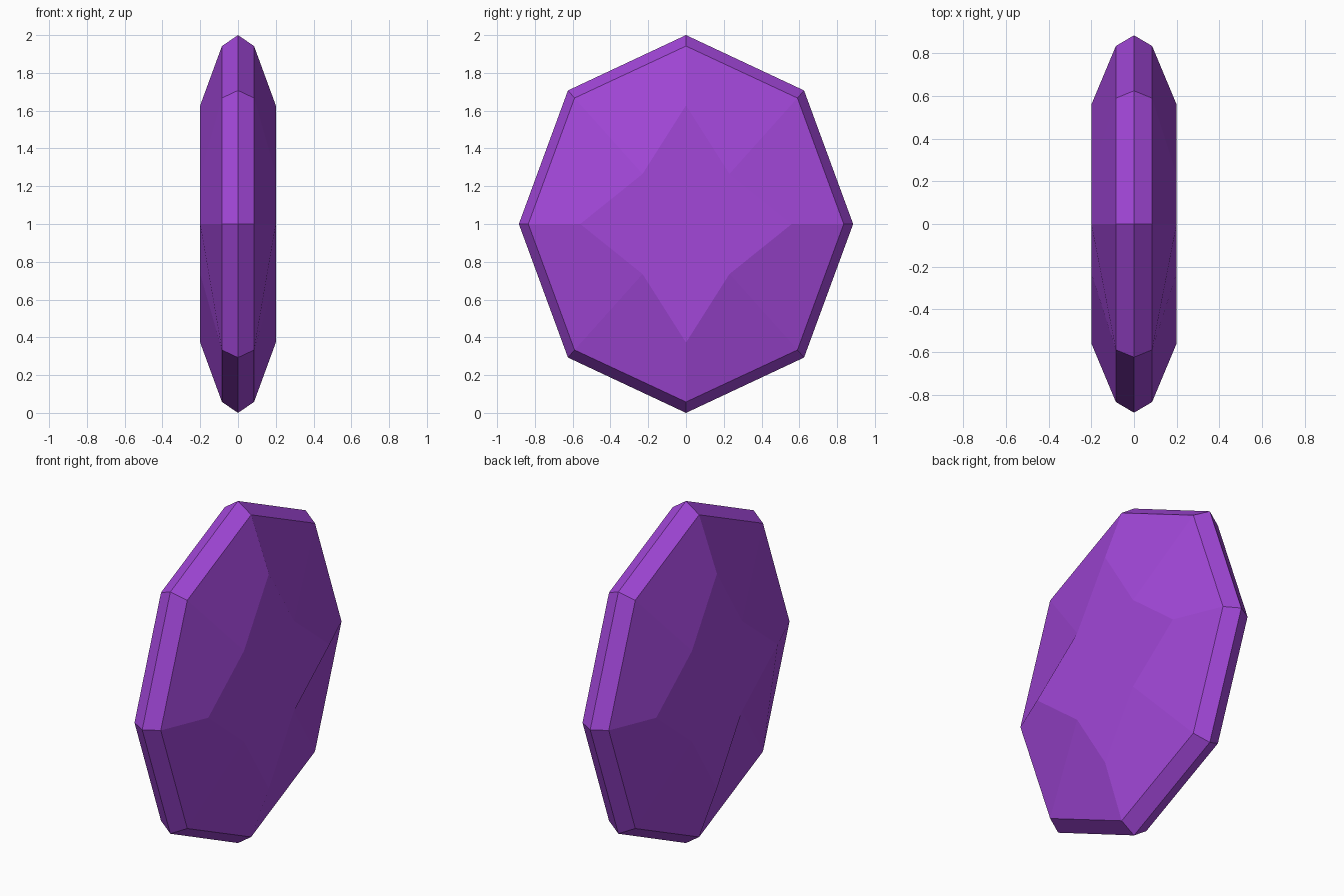
import bpy
import bmesh

cube = bpy.data.objects.get("Cube")
if cube:
    bpy.data.objects.remove(cube, do_unlink=True)

# Single gem colour
purple = bpy.data.materials.new("gem_purple")
purple.use_nodes = True
colour = (0.36, 0.063, 0.69, 1.0)
purple.diffuse_color = colour
purple.node_tree.nodes["Principled BSDF"].inputs["Base Color"].default_value = colour


def ring(bm, x, side, top, corner):
    """Eight points at depth x: axis points alternate with diagonal ones."""
    cy, cz = corner
    points = [(side, 0), (cy, cz), (0, top), (-cy, cz),
              (-side, 0), (-cy, -cz), (0, -top), (cy, -cz)]
    return [bm.verts.new((x, y, z + 1)) for y, z in points]


def facets(bm, outer, inner):
    """Join two rings with a band of four-sided facets."""
    for i in range(8):
        j = (i + 1) % 8
        bm.faces.new((outer[j], inner[j], inner[i], outer[i]))


bm = bmesh.new()
girdle = ring(bm, 0, 0.885, 1.0, (0.625, 0.707))
for side in (1, -1):
    # Bevelled rim, crown facets and star-shaped flat table
    rim = ring(bm, side * 0.085, 0.835, 0.942, (0.59, 0.667))
    star = ring(bm, side * 0.2, 0.56, 0.628, (0.23, 0.265))
    facets(bm, girdle, rim)
    facets(bm, rim, star)
    bm.faces.new(star)
bmesh.ops.recalc_face_normals(bm, faces=bm.faces)

mesh = bpy.data.meshes.new("cut_gem")
bm.to_mesh(mesh)
bm.free()
mesh.materials.append(purple)
gem = bpy.data.objects.new("cut_gem", mesh)
bpy.context.collection.objects.link(gem)
